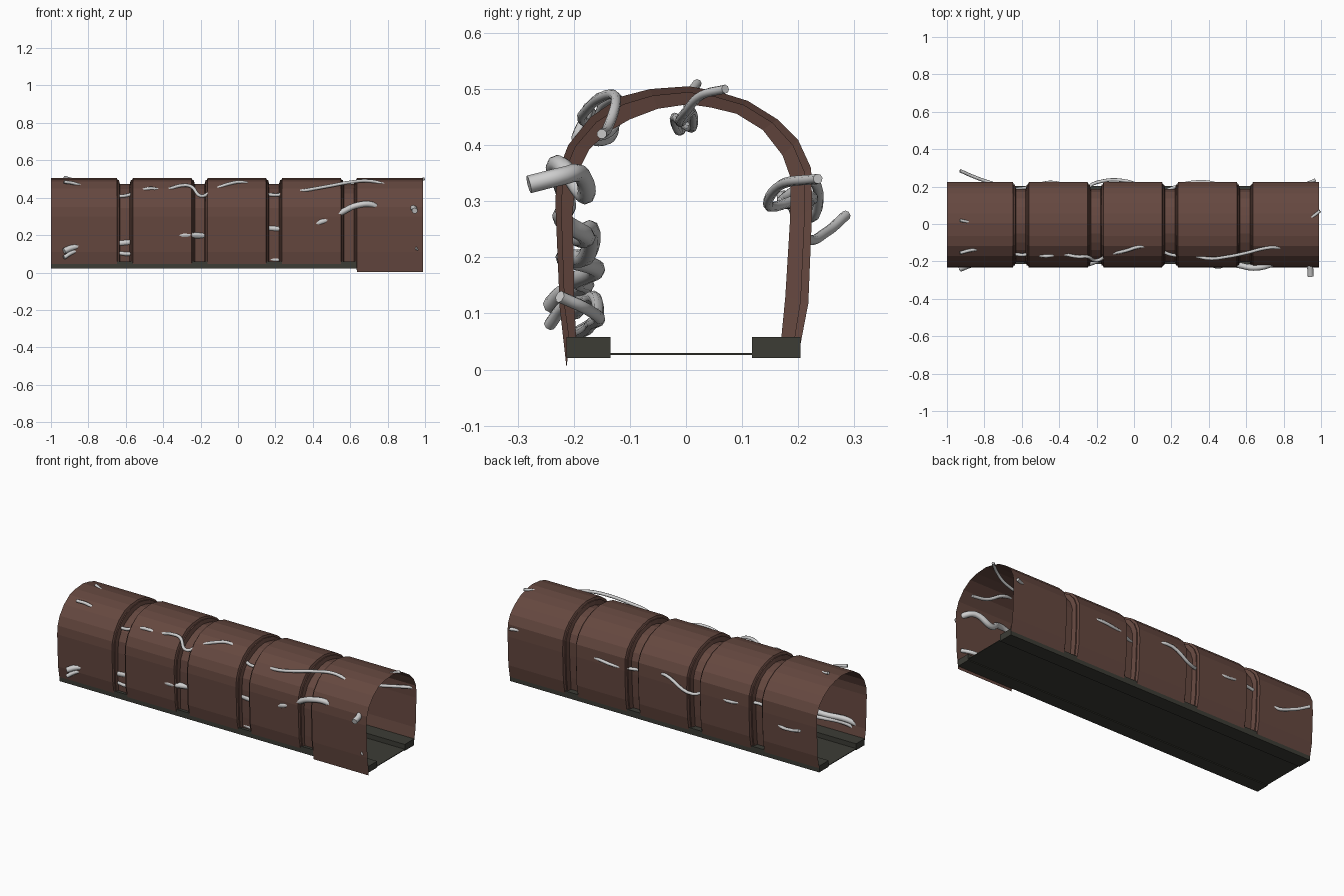
import bpy, bmesh
from mathutils import Vector

default_cube = bpy.data.objects.get("Cube")
if default_cube:
    bpy.data.objects.remove(default_cube, do_unlink=True)


def make_material(name, red, green, blue):
    material = bpy.data.materials.new(name)
    material.use_nodes = True
    colour = (red, green, blue, 1)
    material.diffuse_color = colour
    material.node_tree.nodes["Principled BSDF"].inputs["Base Color"].default_value = colour
    return material


brown = make_material("earth brown", .13, .064, .05)
dark = make_material("dark floor", .045, .045, .036)
pale = make_material("pale root", .62, .62, .62)


def link_mesh(name, bm, material):
    mesh = bpy.data.meshes.new(name)
    bmesh.ops.recalc_face_normals(bm, faces=bm.faces)
    bm.to_mesh(mesh)
    bm.free()
    mesh.materials.append(material)
    obj = bpy.data.objects.new(name, mesh)
    bpy.context.collection.objects.link(obj)
    return obj


# Arch cross-sections (y, z), front foot to back foot: shell and groove floor
outer = [(-.213, .045), (-.225, .11), (-.233, .3), (-.229, .35), (-.21, .4), (-.17, .45),
         (-.118, .486), (-.064, .5), (.005, .505), (.055, .496), (.11, .479), (.163, .446),
         (.2, .409), (.223, .359), (.225, .288), (.218, .118), (.204, .045)]
inner = [(-.196, .058), (-.199, .12), (-.202, .28), (-.196, .345), (-.172, .393), (-.14, .423),
         (-.1, .446), (-.05, .465), (.005, .473), (.045, .467), (.09, .456), (.137, .427),
         (.172, .382), (.187, .34), (.185, .26), (.177, .13), (.17, .058)]

# Stations along the tunnel: (x, groove depth), each groove stepped on both sides
steps = [(-.043, 0), (-.038, .35), (-.032, .35), (-.026, 1)]
steps += [(-x, depth) for x, depth in reversed(steps)]
stations = [(-1, 0)]
for centre in (-.605, -.205, .193, .593):
    stations += [(centre + x, depth) for x, depth in steps]
stations.append((.99, 0))

# Tunnel shell, with a lower front skirt on the last bay
bm = bmesh.new()
rings = []
for x, depth in stations:
    ring = []
    for i, (a, b) in enumerate(zip(outer, inner)):
        y, z = Vector(a).lerp(Vector(b), depth)
        if i == 0 and x > .63 and depth == 0:
            z = .004
        ring.append(bm.verts.new((x, y, z)))
    rings.append(ring)
for r, s in zip(rings, rings[1:]):
    for i in range(len(outer) - 1):
        bm.faces.new((r[i], s[i], s[i + 1], r[i + 1]))
link_mesh("tunnel_shell", bm, brown)


# Floor and kerbs
def box(name, low, high):
    bm = bmesh.new()
    bmesh.ops.create_cube(bm, size=1)
    low, high = Vector(low), Vector(high)
    for v in bm.verts:
        v.co = (low + high) / 2 + v.co * (high - low)
    return link_mesh(name, bm, dark)


box("front_kerb", (-1, -.213, .021), (.99, -.135, .058))
box("back_kerb", (-1, .118, .021), (.99, .204, .058))
box("floor", (-1, -.136, .026), (.99, .119, .03))


# Roots weaving in and out of the walls
def root(name, radius, points):
    curve = bpy.data.curves.new(name, "CURVE")
    curve.dimensions = "3D"
    curve.bevel_depth = radius
    curve.bevel_resolution = 2
    curve.resolution_u = 6
    curve.use_fill_caps = True
    spline = curve.splines.new("BEZIER")
    spline.bezier_points.add(len(points) - 1)
    for knot, co in zip(spline.bezier_points, points):
        knot.co = co
        knot.handle_left_type = knot.handle_right_type = "AUTO"
    curve.materials.append(pale)
    obj = bpy.data.objects.new(name, curve)
    bpy.context.collection.objects.link(obj)
    return obj


root("upper_front_root", .009, [
    (-.93, -.155, .485), (-.87, -.14, .475), (-.75, -.13, .42), (-.61, -.165, .41),
    (-.54, -.16, .43), (-.47, -.172, .45), (-.4, -.16, .44), (-.3, -.175, .466),
    (-.25, -.175, .46), (-.2, -.195, .41), (-.14, -.165, .435), (-.05, -.145, .474),
    (.04, -.12, .48), (.12, -.13, .43), (.2, -.165, .415), (.3, -.165, .43),
    (.4, -.185, .447), (.5, -.175, .465), (.6, -.155, .483), (.7, -.13, .49),
    (.77, -.125, .475), (.86, -.14, .43), (.95, -.15, .42)])
root("thick_front_root", .016, [
    (.945, -.28, .33), (.935, -.22, .345), (.89, -.19, .35), (.8, -.18, .31),
    (.72, -.22, .362), (.64, -.234, .36), (.56, -.22, .325), (.5, -.212, .29),
    (.44, -.222, .27), (.36, -.18, .24), (.2, -.193, .235), (.05, -.17, .25),
    (-.15, -.18, .2), (-.29, -.217, .2), (-.45, -.16, .18), (-.6, -.193, .16),
    (-.75, -.18, .15), (-.88, -.22, .135), (-.93, -.24, .115)])
root("lower_front_root", .011, [
    (.96, -.225, .13), (.92, -.18, .11), (.6, -.17, .08), (.22, -.19, .068),
    (0, -.16, .09), (-.3, -.165, .13), (-.6, -.197, .1), (-.75, -.17, .13),
    (-.88, -.22, .11), (-.93, -.243, .08)])
root("back_root", .009, [
    (-.93, .285, .275), (-.85, .25, .245), (-.75, .215, .235), (-.68, .19, .29),
    (-.6, .19, .31), (-.42, .222, .29), (-.3, .17, .31), (-.2, .222, .27),
    (-.03, .227, .335), (.1, .17, .3), (.3, .222, .3), (.42, .22, .31),
    (.6, .15, .29), (.8, .17, .33), (.97, .235, .34)])
root("top_root", .008, [
    (-.93, .02, .51), (-.88, .01, .495), (-.75, 0, .45), (-.6, -.01, .425),
    (-.3, -.02, .45), (0, .01, .43), (.3, .01, .46), (.6, -.01, .44),
    (.85, 0, .46), (.94, .03, .49), (.995, .07, .5)])
